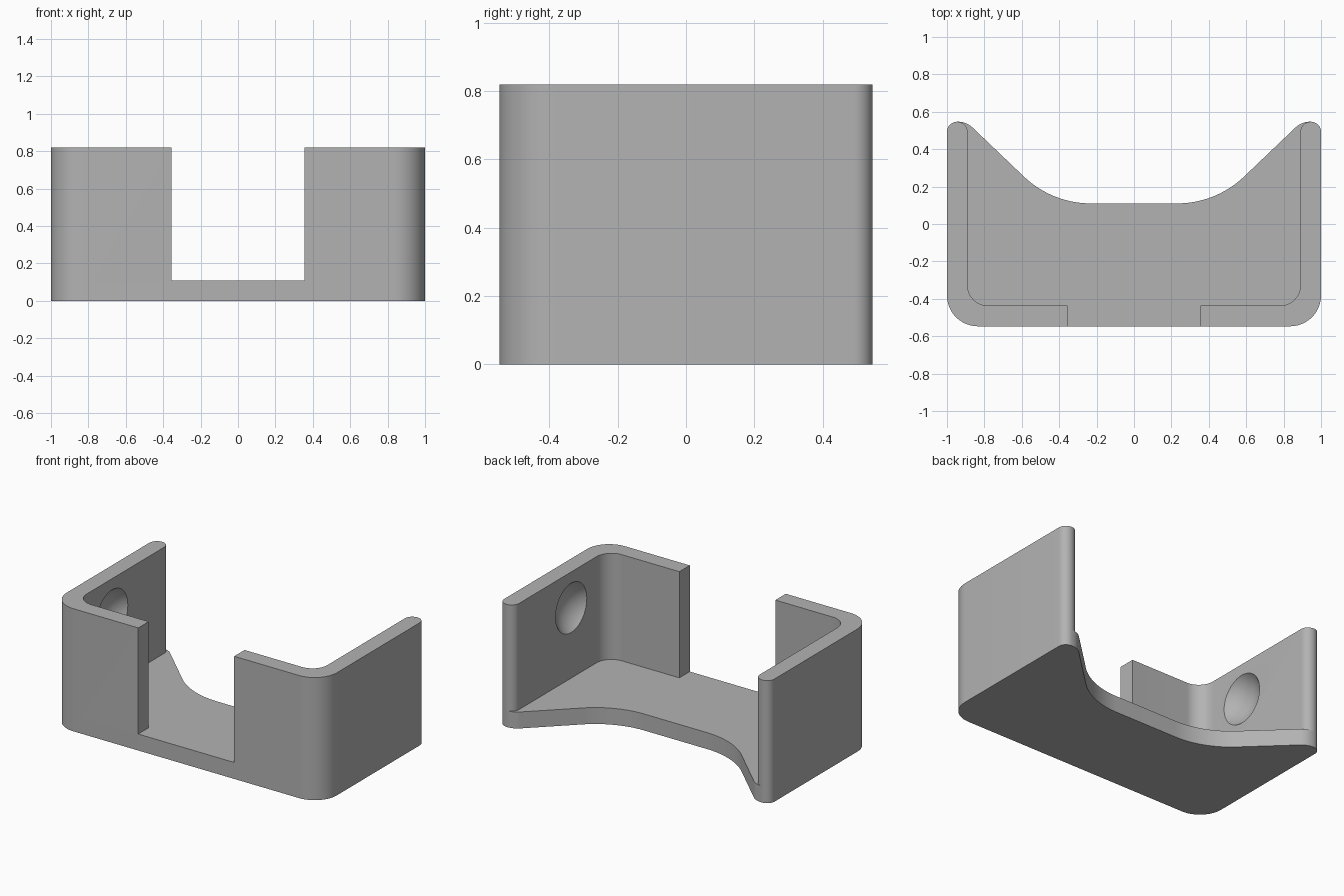
import bpy, bmesh
from math import cos, sin, radians

cube = bpy.data.objects.get("Cube")
if cube:
    bpy.data.objects.remove(cube)

# Main dimensions
HEIGHT, FLOOR, WALL = 0.82, 0.11, 0.11
FRONT, SLOT = -0.547, 0.355
TIP_R, CORNER_R = 0.055, 0.165

grey = bpy.data.materials.new("plain grey")
grey.use_nodes = True
grey.diffuse_color = (0.45, 0.45, 0.45, 1)
grey.node_tree.nodes["Principled BSDF"].inputs["Base Color"].default_value = (0.45, 0.45, 0.45, 1)


def arc(cx, cy, r, start, end, steps=12):
    angles = [radians(start + (end - start) * i / steps) for i in range(steps + 1)]
    return [(cx + r * cos(a), cy + r * sin(a)) for a in angles]


def mirrored(points):
    return [(-x, y) for x, y in reversed(points)]


def prism(name, outline, top):
    """Extrude a plan outline from the ground up to the given height."""
    bm = bmesh.new()
    face = bm.faces.new([bm.verts.new((x, y, 0)) for x, y in outline])
    grown = bmesh.ops.extrude_face_region(bm, geom=[face])["geom"]
    for v in grown:
        if isinstance(v, bmesh.types.BMVert):
            v.co.z = top
    bmesh.ops.remove_doubles(bm, verts=bm.verts, dist=0.0005)
    bmesh.ops.recalc_face_normals(bm, faces=bm.faces)
    mesh = bpy.data.meshes.new(name)
    bm.to_mesh(mesh)
    bm.free()
    mesh.materials.append(grey)
    obj = bpy.data.objects.new(name, mesh)
    bpy.context.collection.objects.link(obj)
    return obj


def combine(target, other, operation):
    """Apply an exact boolean and discard the second object."""
    mod = target.modifiers.new(operation.lower(), 'BOOLEAN')
    mod.operation, mod.solver, mod.object = operation, 'EXACT', other
    bpy.context.view_layer.objects.active = target
    bpy.ops.object.modifier_apply(modifier=mod.name)
    bpy.data.objects.remove(other)


# Shared plan curves of the left half
outer_corner = arc(1 - CORNER_R, FRONT + CORNER_R, CORNER_R, -90, 0)
outer_tip = arc(1 - TIP_R, 0.492, TIP_R, 0, 90)
inner_tip = arc(1 - TIP_R, 0.492, TIP_R, 90, 180)
inner_corner = arc(0.78, FRONT + WALL + 0.11, 0.11, 0, -90)

# Floor with the scooped back edge
half = outer_corner + outer_tip + arc(0.94, 0.437, 0.11, 90, 135)[1:] + arc(0.23, 0.63, 0.52, -45, -90, 20)
bracket = prism("bracket", half + mirrored(half), FLOOR)

# L-shaped side walls, leaving the front slot open
wall = [(SLOT, FRONT)] + outer_corner + outer_tip + inner_tip[1:] + inner_corner + [(SLOT, FRONT + WALL)]
for plan in (wall, mirrored(wall)):
    combine(bracket, prism("side_wall", plan, HEIGHT), 'UNION')

# Round dimples in the inner faces of the walls
for side in (1, -1):
    bpy.ops.mesh.primitive_uv_sphere_add(segments=64, ring_count=32, radius=0.21,
                                         location=(side * 0.76, -0.058, 0.58))
    ball = bpy.context.object
    ball.hide_render = True
    ball.data.materials.append(grey)
    combine(bracket, ball, 'DIFFERENCE')

# Smooth curves with sharp edges
bpy.ops.object.select_all(action='DESELECT')
bracket.select_set(True)
bpy.context.view_layer.objects.active = bracket
bpy.ops.object.shade_smooth_by_angle(angle=radians(30))
